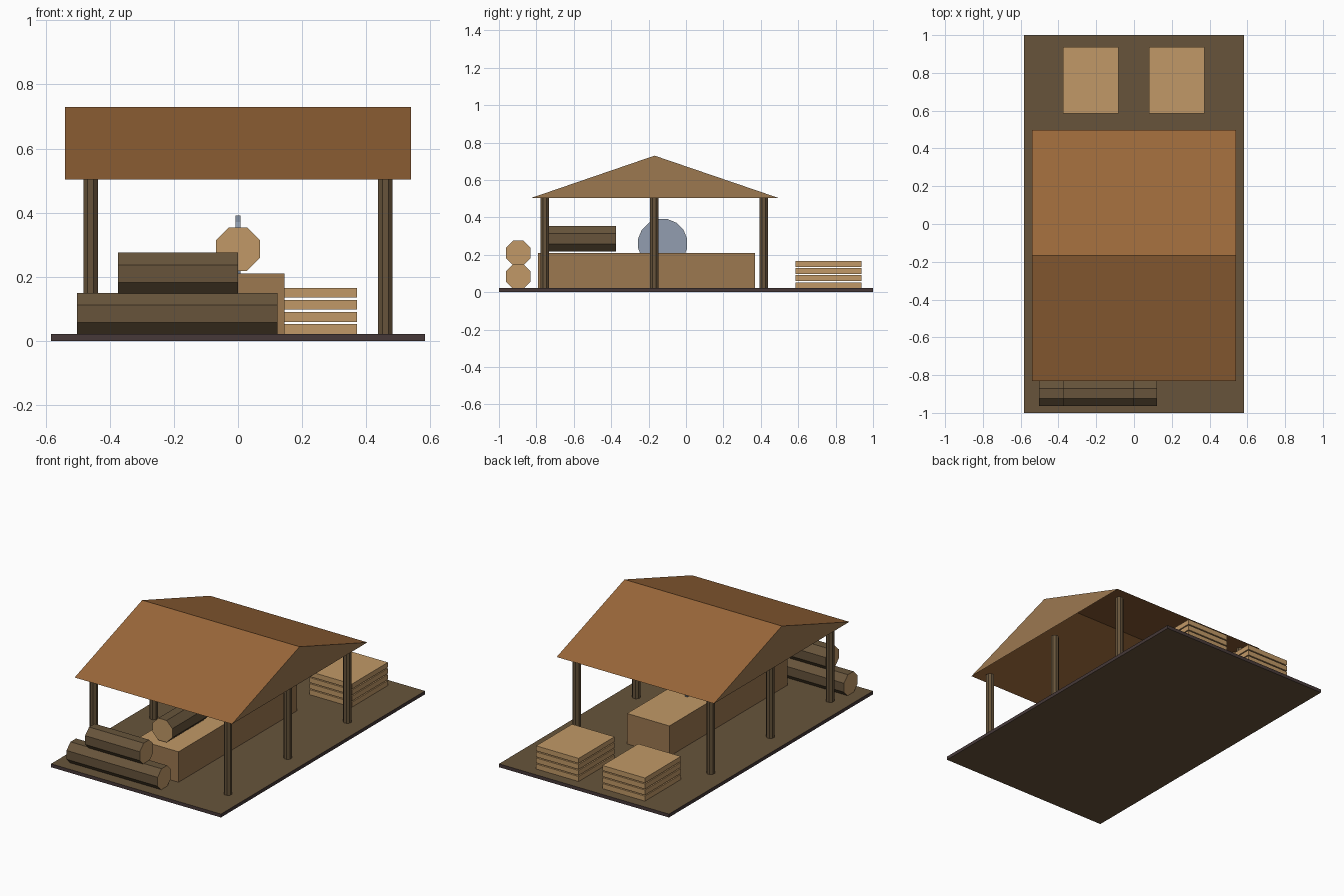
import bpy, bmesh, math
from mathutils import Matrix

cube = bpy.data.objects.get("Cube")
if cube:
    bpy.data.objects.remove(cube, do_unlink=True)


def material(name, hex_code):
    def linear(v):
        return v / 12.92 if v <= 0.04045 else ((v + 0.055) / 1.055) ** 2.4
    rgb = [linear(int(hex_code[i:i + 2], 16) / 255) for i in (0, 2, 4)]
    m = bpy.data.materials.new(name)
    m.use_nodes = True
    m.diffuse_color = (*rgb, 1)
    m.node_tree.nodes["Principled BSDF"].inputs["Base Color"].default_value = (*rgb, 1)
    return m


DARK = material("dark_wood", "67543B")
LIGHT = material("cut_wood", "C19967")
MID = material("plank_wood", "9C7850")
ROOF = material("roof_brown", "9B683A")
STEEL = material("blade_steel", "929EB0")
RIM = material("dark_rim", "463938")


def finish(name, bm, mats, rule=None):
    """Turn a bmesh into an object; rule picks each face's material."""
    bm.normal_update()
    if rule:
        for f in bm.faces:
            f.material_index = rule(f)
    mesh = bpy.data.meshes.new(name)
    bm.to_mesh(mesh)
    bm.free()
    for m in mats:
        mesh.materials.append(m)
    ob = bpy.data.objects.new(name, mesh)
    bpy.context.collection.objects.link(ob)
    return ob


def box(name, lo, hi, mats, rule=None):
    bm = bmesh.new()
    size = [b - a for a, b in zip(lo, hi)]
    mid = [(a + b) / 2 for a, b in zip(lo, hi)]
    bmesh.ops.create_cube(bm, size=1, matrix=Matrix.Translation(mid) @ Matrix.Diagonal((*size, 1)))
    return finish(name, bm, mats, rule)


def prism(name, center, axis, length, flat_radius, sides, mats, rule=None):
    """Regular prism along an axis, with flat sides facing the other axes."""
    turn = {"X": Matrix.Rotation(math.pi / 2, 4, "Y"),
            "Y": Matrix.Rotation(math.pi / 2, 4, "X"),
            "Z": Matrix.Identity(4)}[axis]
    r = flat_radius / math.cos(math.pi / sides)
    bm = bmesh.new()
    bmesh.ops.create_cone(bm, cap_ends=True, segments=sides, radius1=r, radius2=r, depth=length,
                          matrix=Matrix.Translation(center) @ turn
                          @ Matrix.Rotation(math.pi / sides, 4, "Z"))
    return finish(name, bm, mats, rule)


# Ground slab with a dark rim
box("ground_slab", (-0.583, -1, 0), (0.583, 1, 0.021), [DARK, RIM],
    lambda f: int(abs(f.normal.z) < 0.5))

# Six roof posts
for side, x in (("right", -0.46), ("left", 0.46)):
    for place, y in (("front", -0.755), ("middle", -0.17), ("back", 0.415)):
        prism(f"{place}_{side}_post", (x, y, 0.263), "Z", 0.484, 0.0225, 8, [DARK])

# Gabled roof, open underneath
bm = bmesh.new()
ends = [[bm.verts.new((x, y, z)) for y, z in ((-0.83, 0.503), (-0.168, 0.73), (0.497, 0.503))]
        for x in (-0.54, 0.54)]
(a, b, c), (d, e, g) = ends
for corners in ((a, d, e, b), (b, e, g, c), (a, b, c), (d, g, e)):
    bm.faces.new(corners)
finish("roof", bm, [ROOF, MID], lambda f: int(abs(f.normal.x) > 0.5))

# Saw bench and blade
box("saw_bench", (-0.145, -0.79, 0.021), (0.145, 0.37, 0.21), [MID, LIGHT],
    lambda f: int(f.normal.z > 0.5))
prism("saw_blade", (0, -0.125, 0.26), "X", 0.017, 0.131, 16, [STEEL])

# Logs with pale cut ends
for name, center, axis, length, r in (
        ("lower_log", (-0.19, -0.897, 0.084), "X", 0.625, 0.066),
        ("upper_log", (-0.1875, -0.897, 0.21), "X", 0.375, 0.066),
        ("bench_log", (0, -0.558, 0.286), "Y", 0.365, 0.068)):
    i = "XYZ".index(axis)
    prism(name, center, axis, length, r, 8, [DARK, LIGHT],
          lambda f, i=i: int(abs(f.normal[i]) > 0.9))

# Two stacks of sawn boards
for side, x in (("right", -0.229), ("left", 0.226)):
    for n in range(4):
        z = 0.022 + n * 0.0375
        box(f"{side}_board_layer_{n + 1}", (x - 0.146, 0.586, z),
            (x + 0.146, 0.938, z + 0.031), [LIGHT])
